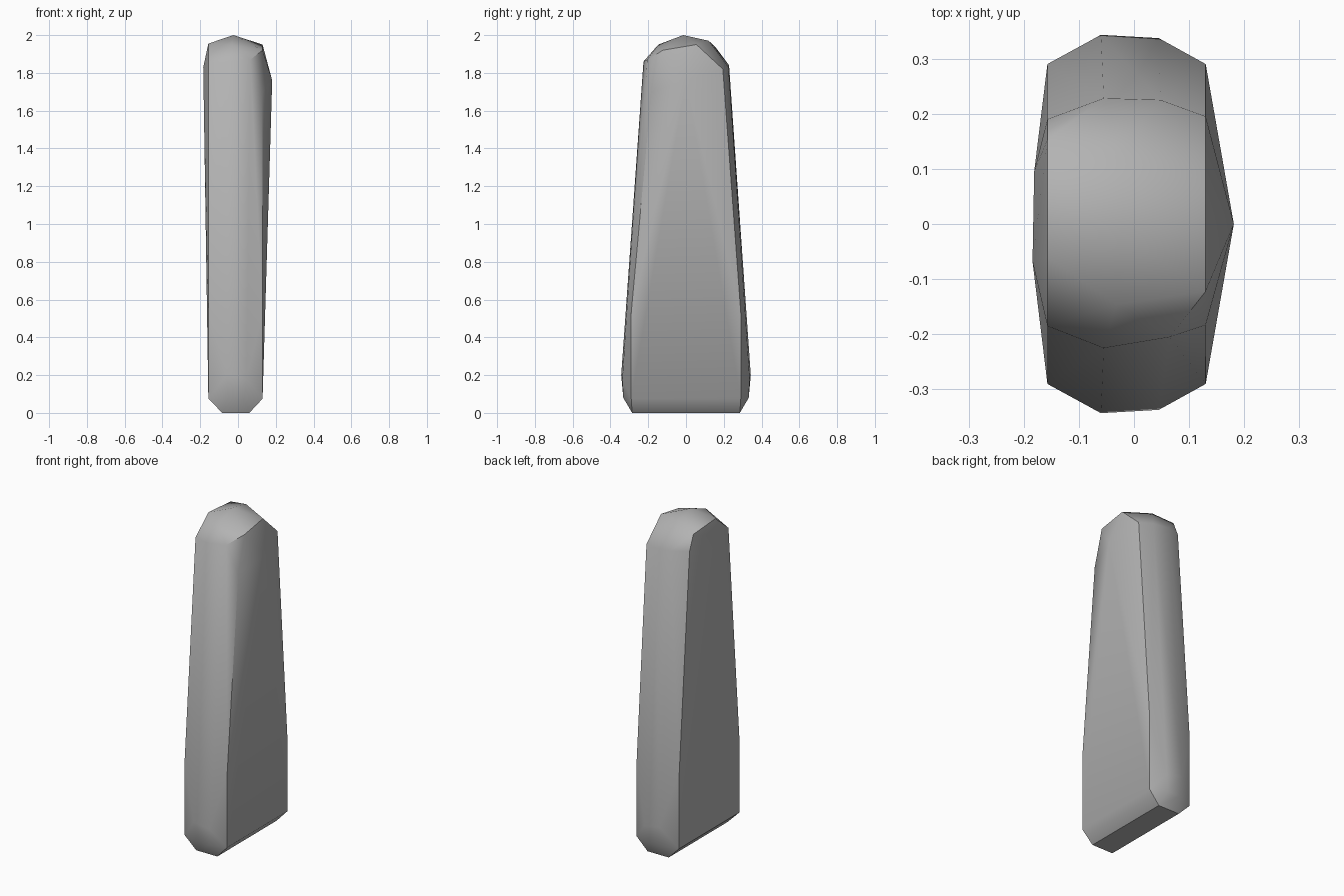
import bpy
import bmesh
import math

cube = bpy.data.objects.get("Cube")
if cube:
    bpy.data.objects.remove(cube, do_unlink=True)

# Stone colour
stone = bpy.data.materials.new("grey_stone")
stone.use_nodes = True
grey = (0.45, 0.45, 0.45, 1.0)
stone.diffuse_color = grey
stone.node_tree.nodes["Principled BSDF"].inputs["Base Color"].default_value = grey

LEFT, RIGHT = -0.157, 0.13   # planes holding the long chamfer edges
points = []

# Lower shaft: same chamfered outline on the front and the back
for s in (-1, 1):
    points += [(x, s * 0.285, 0) for x in (-0.083, 0.06)]
    points += [(x, s * 0.29, z) for x in (LEFT, RIGHT) for z in (0.075, 0.53)]
    points += [(x, s * 0.332, 0.08) for x in (-0.05, 0.035)]
    points += [(-0.06, s * 0.343, 0.2), (0.045, s * 0.337, 0.18)]

# Upper ends of the long chamfer edges, as (y, z)
points += [(RIGHT, y, z) for y, z in
           ((-0.183, 1.7), (-0.122, 1.92), (0.055, 1.95), (0.195, 1.82))]
points += [(LEFT, y, z) for y, z in
           ((-0.185, 1.85), (-0.06, 1.955), (0.153, 1.94), (0.19, 1.85))]

# Bulges in the two broad sides
points += [(0.181, 0, 1.76), (-0.184, -0.068, 1.83), (-0.181, 0.095, 1.78)]

# Rough crown
points += [(-0.055, -0.225, 1.86), (0.065, -0.205, 1.87),
           (-0.055, 0.228, 1.84), (0.048, 0.225, 1.83),
           (-0.032, -0.146, 1.95), (-0.025, -0.015, 2.0), (-0.03, 0.12, 1.97)]

# Wrap the points in one faceted block
bm = bmesh.new()
for p in points:
    bm.verts.new(p)
hull = bmesh.ops.convex_hull(bm, input=bm.verts[:])
loose = [v for v in bm.verts if not v.link_faces]
bmesh.ops.delete(bm, geom=loose, context="VERTS")
bmesh.ops.dissolve_limit(bm, angle_limit=math.radians(0.5),
                         verts=bm.verts[:], edges=bm.edges[:])
bmesh.ops.recalc_face_normals(bm, faces=bm.faces[:])

mesh = bpy.data.meshes.new("standing_stone")
bm.to_mesh(mesh)
bm.free()
mesh.materials.append(stone)
block = bpy.data.objects.new("standing_stone", mesh)
bpy.context.collection.objects.link(block)

# Soften the shallow facets, keep the main edges crisp
bpy.ops.object.select_all(action="DESELECT")
block.select_set(True)
bpy.context.view_layer.objects.active = block
bpy.ops.object.shade_smooth_by_angle(angle=math.radians(42))
